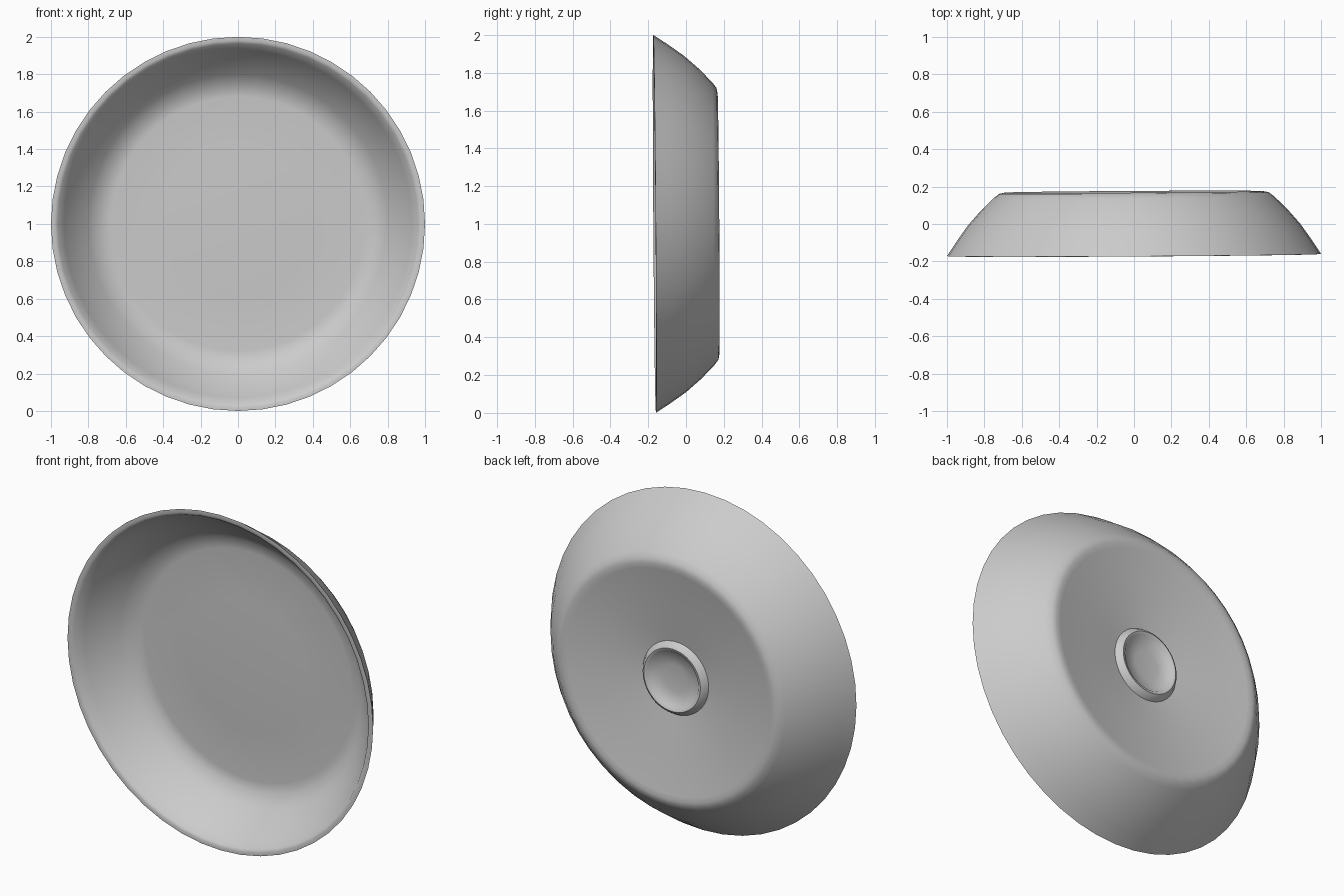
import bpy, bmesh, math

if "Cube" in bpy.data.objects:
    bpy.data.objects.remove(bpy.data.objects["Cube"])

SEG = 48

# Closed cross-section (radius, y): front floor centre -> inner wall -> rim -> outer wall -> back hub
profile = [
    (0.0, 0.085), (0.40, 0.09), (0.68, 0.10), (0.74, 0.093),       # front floor
    (0.80, 0.045), (0.87, -0.025), (0.93, -0.105), (0.965, -0.16),  # inner wall
    (0.98, -0.167), (1.0, -0.166),                                  # thin rim
    (0.95, -0.09), (0.89, -0.005), (0.82, 0.075), (0.75, 0.143),    # outer wall
    (0.72, 0.166), (0.69, 0.172), (0.66, 0.166),                    # foot edge
    (0.45, 0.133), (0.215, 0.096), (0.20, 0.12), (0.185, 0.13),     # recessed back, hub ring
    (0.168, 0.125), (0.155, 0.11), (0.08, 0.10), (0.0, 0.098),      # hub hollow
]

bm = bmesh.new()
rings = []
for r, y in profile:
    if r == 0:
        rings.append([bm.verts.new((0, y, 1))])
    else:
        rings.append([bm.verts.new((r * math.cos(2 * math.pi * i / SEG), y,
                                    1 + r * math.sin(2 * math.pi * i / SEG))) for i in range(SEG)])
for a, b in zip(rings, rings[1:]):
    for i in range(SEG):
        j = (i + 1) % SEG
        if len(a) == 1:
            bm.faces.new((a[0], b[i], b[j]))
        elif len(b) == 1:
            bm.faces.new((a[i], b[0], a[j]))
        else:
            bm.faces.new((a[i], b[i], b[j], a[j]))

# Slight lean of the whole dish
for v in bm.verts:
    v.co.y += 0.006 * v.co.x - 0.007 * (v.co.z - 1)
bmesh.ops.recalc_face_normals(bm, faces=bm.faces)

mesh = bpy.data.meshes.new("dish")
bm.to_mesh(mesh)
bm.free()
dish = bpy.data.objects.new("dish", mesh)
bpy.context.collection.objects.link(dish)
bpy.context.view_layer.objects.active = dish
dish.select_set(True)
bpy.ops.object.shade_smooth_by_angle(angle=math.radians(50))
